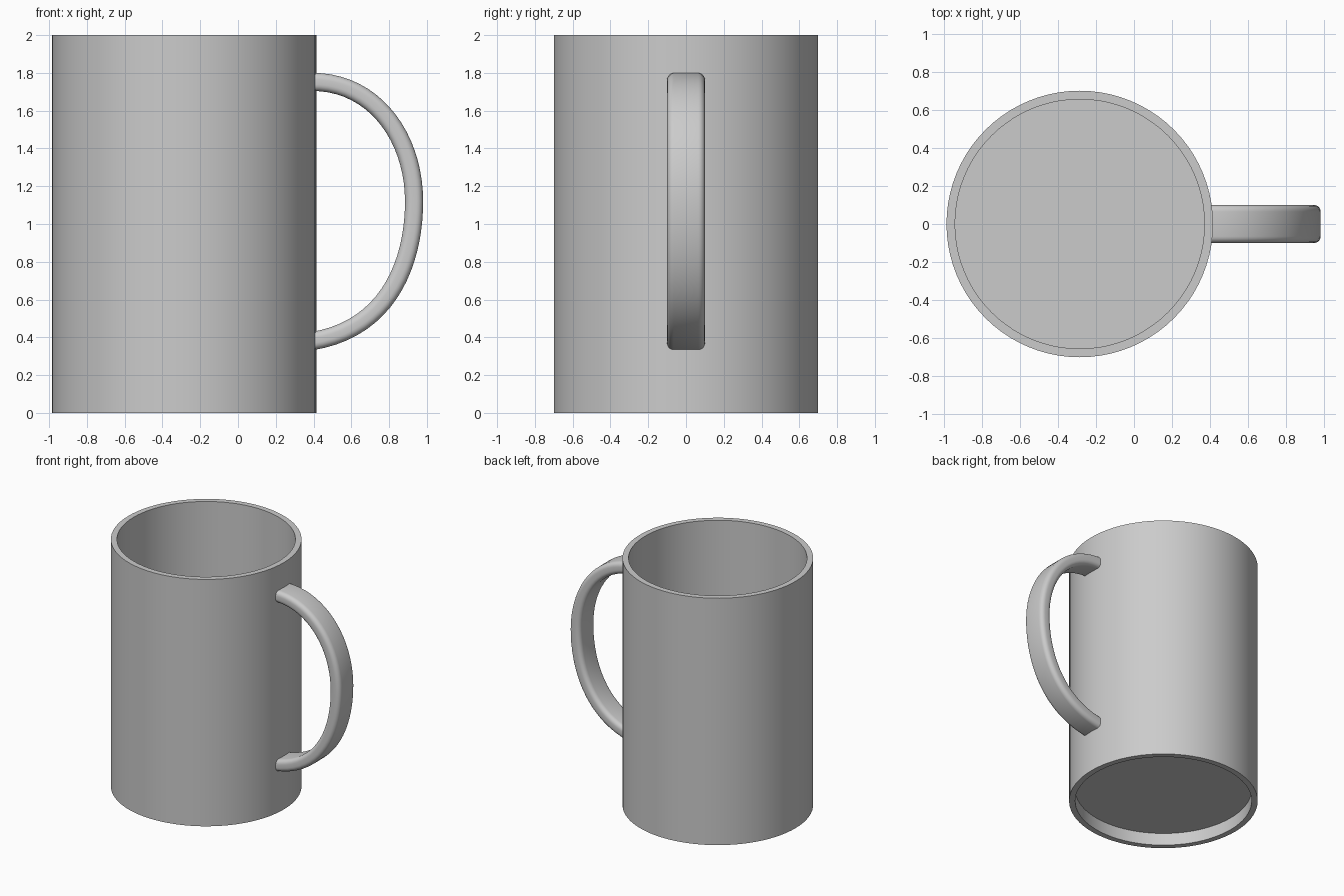
import bpy, bmesh, math
from mathutils import Vector
from mathutils.geometry import interpolate_bezier

cube = bpy.data.objects.get("Cube")
if cube:
    bpy.data.objects.remove(cube, do_unlink=True)

GREY = 0.6
mat = bpy.data.materials.new("light grey")
mat.use_nodes = True
mat.diffuse_color = (GREY, GREY, GREY, 1)
mat.node_tree.nodes["Principled BSDF"].inputs["Base Color"].default_value = (GREY, GREY, GREY, 1)


def finish(bm, name, angle):
    """Turn a bmesh into a smooth-shaded object with sharp edges kept."""
    bmesh.ops.recalc_face_normals(bm, faces=bm.faces)
    mesh = bpy.data.meshes.new(name)
    bm.to_mesh(mesh)
    bm.free()
    mesh.materials.append(mat)
    obj = bpy.data.objects.new(name, mesh)
    bpy.context.collection.objects.link(obj)
    bpy.ops.object.select_all(action="DESELECT")
    obj.select_set(True)
    bpy.context.view_layer.objects.active = obj
    bpy.ops.object.shade_smooth_by_angle(angle=math.radians(angle))
    return obj


# Mug body: lathed wall with a raised floor and a recess underneath
OUTER, INNER, HEIGHT = 0.70, 0.655, 2.0
UNDERSIDE, FLOOR = 0.10, 0.15
profile = [(0, UNDERSIDE), (INNER, UNDERSIDE), (INNER, 0), (OUTER, 0),
           (OUTER, HEIGHT), (INNER, HEIGHT), (INNER, FLOOR), (0, FLOOR)]
bm = bmesh.new()
verts = [bm.verts.new((r, 0, z)) for r, z in profile]
edges = [bm.edges.new(pair) for pair in zip(verts, verts[1:])]
bmesh.ops.spin(bm, geom=verts + edges, cent=(0, 0, 0), axis=(0, 0, 1),
               angle=math.tau, steps=80, use_duplicate=False)
bmesh.ops.remove_doubles(bm, verts=bm.verts, dist=0.0005)
body = finish(bm, "mug_body", 30)
body.location.x = -0.285

# Handle path: two curves meeting at the outermost point
top = [(0.38, 1.752), (0.72, 1.76), (0.932, 1.46), (0.932, 1.12)]
low = [(0.932, 0.80), (0.80, 0.44), (0.38, 0.378)]
points = [Vector((x, 0, z)) for x, z in top + low]


def bezier(four):
    a, b, c, d = four
    return interpolate_bezier(a, b, c, d, 20)


path = bezier(points[:4]) + bezier(points[3:])[1:]

# Handle cross-section: rounded rectangle, wide in y
HALF_W, HALF_T, ROUND = 0.10, 0.048, 0.035
section = []
for quarter, (sy, st) in enumerate([(1, 1), (-1, 1), (-1, -1), (1, -1)]):
    for step in range(6):
        a = (quarter + step / 5) * math.pi / 2
        section.append((sy * (HALF_W - ROUND) + ROUND * math.cos(a),
                        st * (HALF_T - ROUND) + ROUND * math.sin(a)))

# Sweep the section along the path, its ends buried in the wall
bm = bmesh.new()
rings = []
for i, p in enumerate(path):
    tangent = (path[min(i + 1, len(path) - 1)] - path[max(i - 1, 0)]).normalized()
    side = Vector((0, 1, 0))
    out = side.cross(tangent)
    rings.append([bm.verts.new(p + side * y + out * t) for y, t in section])
for a, b in zip(rings, rings[1:]):
    for j in range(len(section)):
        k = (j + 1) % len(section)
        bm.faces.new((a[j], a[k], b[k], b[j]))
bm.faces.new(rings[0])
bm.faces.new(rings[-1])
finish(bm, "handle", 40)
